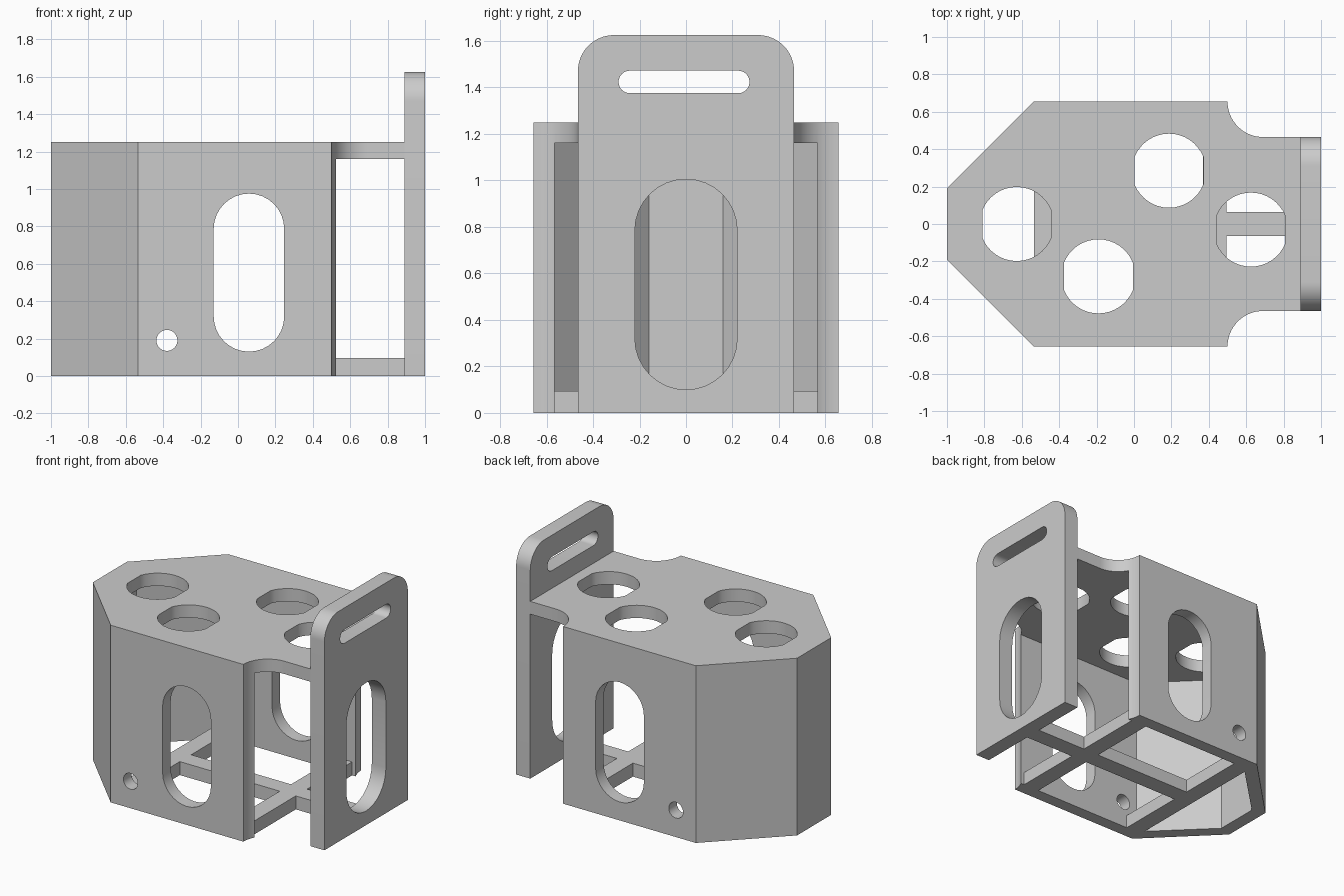
import bpy, bmesh
from math import sin, cos, radians, pi, sqrt
from mathutils import Vector

cube = bpy.data.objects.get("Cube")
if cube:
    bpy.data.objects.remove(cube, do_unlink=True)

grey = bpy.data.materials.new("plain grey")
grey.use_nodes = True
grey.diffuse_color = (0.6, 0.6, 0.6, 1)
for node in grey.node_tree.nodes:
    if node.type == 'BSDF_PRINCIPLED':
        node.inputs["Base Color"].default_value = (0.6, 0.6, 0.6, 1)


def prism(name, pts, lo, hi, axis='z'):
    """Extrude a 2D profile along an axis; the profile uses the other two axes."""
    place = {'z': lambda a, b, h: (a, b, h),
             'y': lambda a, b, h: (a, h, b),
             'x': lambda a, b, h: (h, a, b)}[axis]
    bm = bmesh.new()
    base = bm.faces.new([bm.verts.new(place(a, b, lo)) for a, b in pts])
    ext = bmesh.ops.extrude_face_region(bm, geom=[base])
    top = [g for g in ext["geom"] if isinstance(g, bmesh.types.BMVert)]
    bmesh.ops.translate(bm, verts=top, vec=Vector(place(0, 0, hi - lo)))
    bmesh.ops.recalc_face_normals(bm, faces=bm.faces)
    mesh = bpy.data.meshes.new(name)
    bm.to_mesh(mesh)
    bm.free()
    mesh.materials.append(grey)
    ob = bpy.data.objects.new(name, mesh)
    bpy.context.collection.objects.link(ob)
    return ob


def select_only(ob):
    bpy.ops.object.select_all(action='DESELECT')
    ob.select_set(True)
    bpy.context.view_layer.objects.active = ob


def cut(ob, cutter):
    cutter.hide_render = True
    select_only(ob)
    mod = ob.modifiers.new("cut", 'BOOLEAN')
    mod.operation = 'DIFFERENCE'
    mod.solver = 'EXACT'
    mod.object = cutter
    bpy.ops.object.modifier_apply(modifier=mod.name)
    bpy.data.objects.remove(cutter, do_unlink=True)


def arc(cx, cy, r, start, end, n=16):
    angles = [radians(start + (end - start) * i / n) for i in range(n + 1)]
    return [(cx + r * cos(t), cy + r * sin(t)) for t in angles]


def stadium(x0, x1, y0, y1):
    """Slot outline with round ends on its longer direction."""
    if y1 - y0 > x1 - x0:
        r, c = (x1 - x0) / 2, (x0 + x1) / 2
        return arc(c, y1 - r, r, 0, 180) + arc(c, y0 + r, r, 180, 360)
    r, c = (y1 - y0) / 2, (y0 + y1) / 2
    return arc(x0 + r, c, r, 90, 270) + arc(x1 - r, c, r, -90, 90)


def circle(cx, cy, r):
    return arc(cx, cy, r, 0, 360, 32)[:-1]


def mirrored(half):
    """Close a half profile (y < 0) with its reflection."""
    return half + [(x, -y) for x, y in reversed(half)]


TOP, WALL, HALF, NECK = 1.25, 0.09, 0.655, 0.465

# Shell: tapered nose, straight sides, concave shoulders and a narrow neck
outline = mirrored([(-1, -0.19), (-0.535, -HALF)]
                   + arc(0.69, -HALF, HALF - NECK, 180, 90) + [(0.89, -NECK)])
shell = prism("shell", outline, 0, TOP)

# Hollow interior, open below and at the neck end
inside = HALF - WALL
cavity = mirrored([(-0.905, -0.16), (-0.495, -inside), (0.95, -inside)])
cut(shell, prism("cavity_cutter", cavity, -0.1, TOP - WALL))

# Round holes with flattened sides in the top
for cx, cy in ((-0.627, 0), (-0.19, -0.28), (0.187, 0.285), (0.625, -0.03)):
    half_angle = 22
    pts = arc(cx, cy, 0.198, half_angle, 180 - half_angle)
    pts += arc(cx, cy, 0.198, 180 + half_angle, 360 - half_angle)
    cut(shell, prism("top_hole_cutter", pts, 1.1, 1.4))

# Slot and small hole through both side walls
cut(shell, prism("side_slot_cutter", stadium(-0.13, 0.247, 0.13, 0.975), -1, 1, 'y'))
cut(shell, prism("pin_hole_cutter", circle(-0.38, 0.19, 0.056), -1, 1, 'y'))

# Upright end plate with rounded top corners, hand slot and tall window
plate = prism("end_plate",
              [(-NECK, 0), (NECK, 0)] + arc(NECK - 0.155, 1.47, 0.155, 0, 90)
              + arc(0.155 - NECK, 1.47, 0.155, 90, 180), 0.89, 1, 'x')
cut(plate, prism("hand_slot_cutter", stadium(-0.29, 0.273, 1.375, 1.472), 0.8, 1.1, 'x'))
cut(plate, prism("window_cutter", stadium(-0.22, 0.22, 0.1, 1.005), 0.8, 1.1, 'x'))


# Open floor: one long bar and two cross bars, cut from a single profile
def cross_bar(name, x0, x1):
    return prism(name, [(x0, -inside), (x1, -inside), (x1, inside), (x0, inside)], 0, 0.095)


def long_bar(name, x0, x1, w=0.063):
    return prism(name, [(x0, -w), (x1, -w), (x1, w), (x0, w)], 0, 0.095)


floor = [cross_bar("nose_cross_bar", -0.535, -0.41),
         cross_bar("neck_cross_bar", 0.37, 0.495),
         long_bar("floor_bar", -0.41, 0.37),
         long_bar("neck_bar", 0.495, 0.89)]

for ob in [shell, plate] + floor:
    select_only(ob)
    bpy.ops.object.shade_smooth_by_angle(angle=radians(30))
